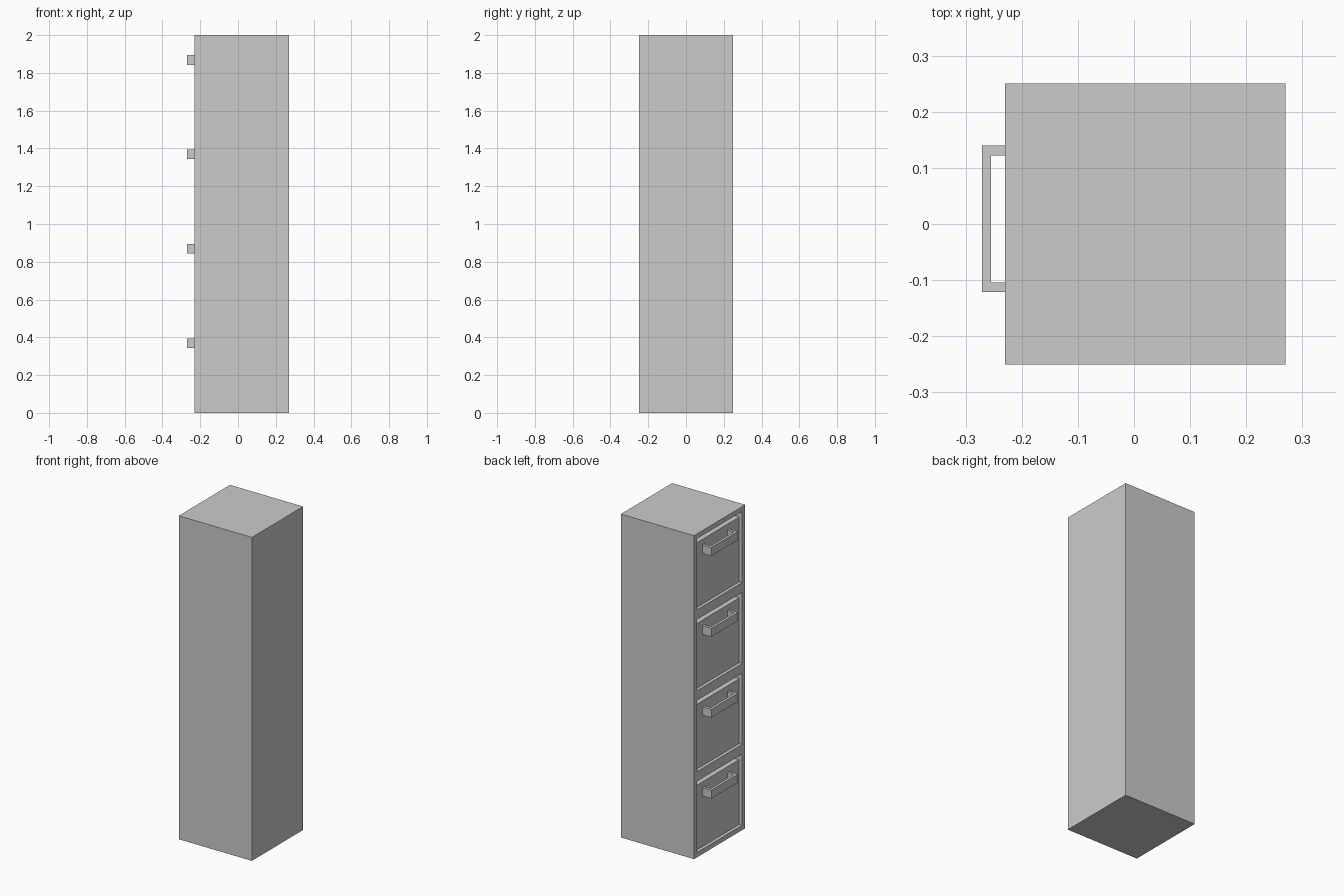
import bpy, bmesh
from mathutils import Matrix, Vector

if "Cube" in bpy.data.objects:
    bpy.data.objects.remove(bpy.data.objects["Cube"])


def boxes(name, spans):
    """One object made of axis-aligned boxes, each ((x0,x1),(y0,y1),(z0,z1))."""
    bm = bmesh.new()
    for span in spans:
        centre = Vector([(a + b) / 2 for a, b in span])
        size = [b - a for a, b in span]
        bmesh.ops.create_cube(bm, size=1, matrix=Matrix.Translation(centre) @ Matrix.Diagonal((*size, 1)))
    mesh = bpy.data.meshes.new(name)
    bm.to_mesh(mesh)
    bm.free()
    obj = bpy.data.objects.new(name, mesh)
    bpy.context.collection.objects.link(obj)
    return obj


FACE = -0.23      # x of the drawer side
RECESS = 0.02     # drawer fronts sit this far inside the frame
PITCH = 0.5       # drawer spacing

# Cabinet body with four drawer openings
cabinet = boxes("cabinet", [((FACE, 0.27), (-0.25, 0.25), (0, 2))])
cutter = boxes("opening_cutter", [
    ((FACE - 0.1, FACE + 0.06), (-0.22, 0.22), (i * PITCH + 0.03, i * PITCH + 0.47))
    for i in range(4)])
cutter.hide_render = True
cutter.hide_set(True)
cutter.display_type = 'WIRE'
mod = cabinet.modifiers.new("openings", 'BOOLEAN')
mod.operation = 'DIFFERENCE'
mod.solver = 'EXACT'
mod.object = cutter

for i in range(4):
    z = i * PITCH
    front = FACE + RECESS
    # Recessed drawer front with a gap along its top
    boxes(f"drawer_front_{i + 1}", [((front, FACE + 0.06), (-0.22, 0.22), (z + 0.03, z + 0.43))])
    # Square pull handle: grip bar and two posts
    hz = (z + 0.343, z + 0.395)
    boxes(f"handle_{i + 1}", [
        ((-0.271, -0.255), (-0.121, 0.14), hz),
        ((-0.255, front), (-0.121, -0.104), hz),
        ((-0.255, front), (0.122, 0.14), hz)])
